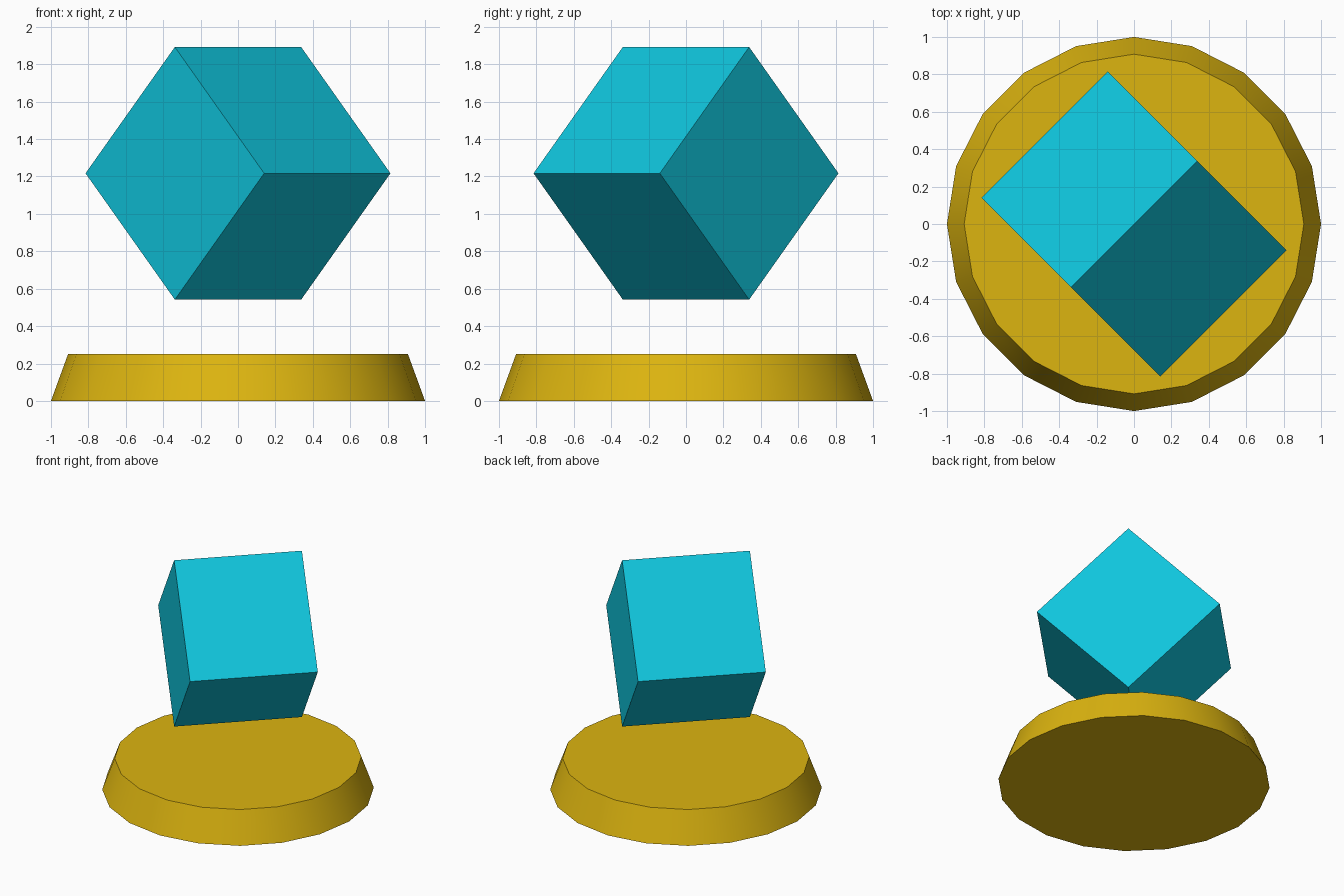
import bpy
from math import radians

if "Cube" in bpy.data.objects:
    bpy.data.objects.remove(bpy.data.objects["Cube"])


def finish(name, color):
    obj = bpy.context.object
    obj.name = name
    mat = bpy.data.materials.new(name + "_material")
    mat.diffuse_color = (*color, 1.0)
    mat.use_nodes = True
    mat.node_tree.nodes["Principled BSDF"].inputs["Base Color"].default_value = mat.diffuse_color
    obj.data.materials.append(mat)
    return obj


# Tapered 20-sided base
bpy.ops.mesh.primitive_cone_add(vertices=20, radius1=1.0, radius2=0.908,
                                depth=0.252, location=(0, 0, 0.126))
finish("base", (0.72, 0.46, 0.005))
bpy.ops.object.shade_smooth_by_angle(angle=radians(30))

# Floating cube, resting on edge and turned diagonally
bpy.ops.mesh.primitive_cube_add(size=0.955, location=(0, 0, 1.217),
                                rotation=(radians(45), 0, radians(45)))
finish("floating_cube", (0.005, 0.56, 0.72))
